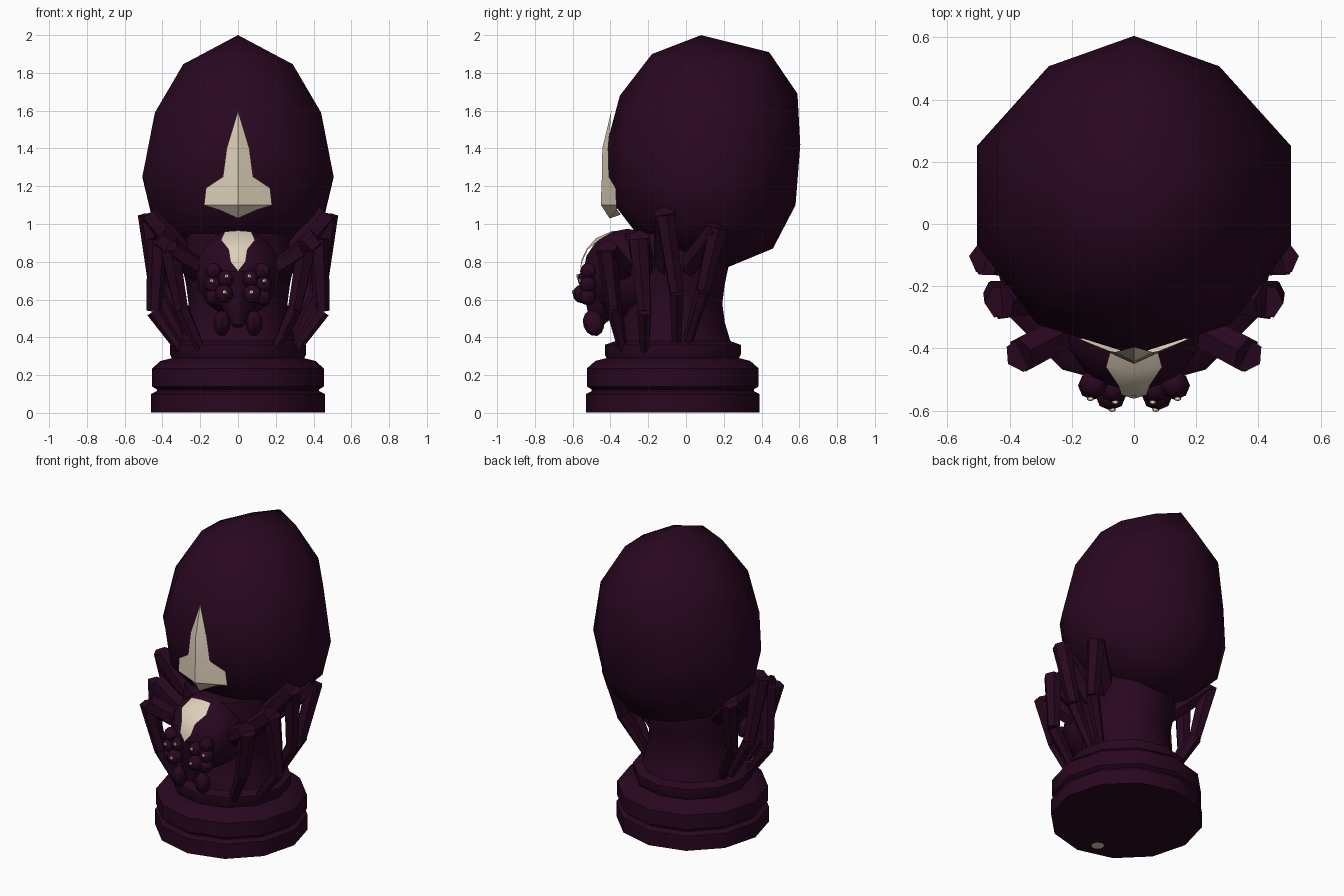
import bpy, bmesh, math
from mathutils import Vector, Matrix

if "Cube" in bpy.data.objects:
    bpy.data.objects.remove(bpy.data.objects["Cube"])


def material(name, rgb):
    m = bpy.data.materials.new(name)
    m.diffuse_color = (*rgb, 1)
    m.use_nodes = True
    m.node_tree.nodes["Principled BSDF"].inputs["Base Color"].default_value = m.diffuse_color
    return m


PURPLE = material("dark plum", (0.022, 0.0022, 0.0145))
CREAM = material("cream", (0.72, 0.62, 0.48))


def finish(name, bm, mat, angle=40):
    bmesh.ops.recalc_face_normals(bm, faces=bm.faces)
    me = bpy.data.meshes.new(name)
    bm.to_mesh(me)
    bm.free()
    me.materials.append(mat)
    ob = bpy.data.objects.new(name, me)
    bpy.context.collection.objects.link(ob)
    bpy.ops.object.select_all(action='DESELECT')
    ob.select_set(True)
    bpy.context.view_layer.objects.active = ob
    bpy.ops.object.shade_smooth_by_angle(angle=math.radians(angle))
    return ob


def loft(bm, rings):
    """Skin rings of points; single-point rings close the ends as a fan."""
    vr = [[bm.verts.new(p) for p in r] for r in rings]
    for a, b in zip(vr, vr[1:]):
        n = max(len(a), len(b))
        for i in range(n):
            j = (i + 1) % n
            if len(a) == 1:
                bm.faces.new((a[0], b[i], b[j]))
            elif len(b) == 1:
                bm.faces.new((a[i], a[j], b[0]))
            else:
                bm.faces.new((a[i], a[j], b[j], b[i]))
    for r in (vr[0], vr[-1]):
        if len(r) > 2:
            bm.faces.new(r)


def ellipsoid(bm, c, r, u=10, v=7, tilt=0):
    m = Matrix.Translation(c) @ Matrix.Rotation(tilt, 4, 'X') @ Matrix.Diagonal((*r, 1))
    bmesh.ops.create_uvsphere(bm, u_segments=u, v_segments=v, radius=1, matrix=m)


def rod(bm, p, q, r1, r2, sides=6):
    p, q = Vector(p), Vector(q)
    d = q - p
    m = Matrix.Translation((p + q) / 2) @ d.to_track_quat('Z', 'Y').to_matrix().to_4x4()
    bmesh.ops.create_cone(bm, cap_ends=True, segments=sides, radius1=r1,
                          radius2=r2, depth=d.length, matrix=m)


def ridged_plate(name, rows):
    """Mirrored marking: each row is z, ridge y, half width, edge y, edge z."""
    bm = bmesh.new()
    mid = [bm.verts.new((0, y, z)) for z, y, w, ye, ze in rows]
    for s in (1, -1):
        edge = [m if w == 0 else bm.verts.new((s * w, ye, ze))
                for m, (z, y, w, ye, ze) in zip(mid, rows)]
        for i in range(len(rows) - 1):
            f = []
            for v in (mid[i], edge[i], edge[i + 1], mid[i + 1]):
                if v not in f:
                    f.append(v)
            bm.faces.new(f)
    ob = finish(name, bm, CREAM)
    # make sure the faces look forward
    if sum(p.normal.y * p.area for p in ob.data.polygons) > 0:
        ob.data.flip_normals()


# Turned base and column
CY = -0.07
profile = [(0.46, 0.002), (0.46, 0.10), (0.43, 0.115), (0.43, 0.125), (0.455, 0.14),
           (0.455, 0.235), (0.41, 0.275), (0.35, 0.29), (0.36, 0.31), (0.36, 0.36),
           (0.305, 0.38), (0.275, 0.48), (0.262, 0.58), (0.275, 0.68), (0.30, 0.80), (0.28, 0.95)]
bm = bmesh.new()
loft(bm, [[(r * math.sin(i * math.pi / 6), CY + r * math.cos(i * math.pi / 6), z)
           for i in range(12)] for r, z in profile])
finish("base_and_column", bm, PURPLE)

# Small spot under the base
bm = bmesh.new()
bmesh.ops.create_circle(bm, cap_ends=True, segments=10, radius=0.038,
                        matrix=Matrix.Translation((-0.06, -0.41, 0)))
ob = finish("underside_spot", bm, CREAM)
if ob.data.polygons[0].normal.z > 0:
    ob.data.flip_normals()

# Abdomen: ten-sided egg (front y, front z, back y, back z, side x, side z)
egg = [(-0.18, 1.90, 0.44, 1.91, 0.29, 1.84), (-0.35, 1.68, 0.59, 1.69, 0.44, 1.58),
       (-0.42, 1.42, 0.605, 1.42, 0.505, 1.24), (-0.40, 1.13, 0.58, 1.10, 0.45, 1.01),
       (-0.27, 0.96, 0.46, 0.87, 0.29, 0.85)]
rings = [[(0, 0.08, 2.0)]]
for yf, zf, yb, zb, sx, sz in egg:
    ring = []
    for i in range(10):
        a = i * math.pi / 5
        c = math.cos(a)
        x = sx / 0.951 * math.sin(a) * (0.88 if c > 0.5 else 1)
        lift = (zb - sz) * c ** 4 if c > 0 else (zf - sz) * c * c
        ring.append((x, (yf + yb) / 2 + (yb - yf) / 2 * c, sz + lift))
    rings.append(ring)
rings.append([(0, 0.17, 0.75)])
bm = bmesh.new()
loft(bm, rings)
finish("abdomen", bm, PURPLE, 60)

ridged_plate("abdomen_marking", [
    (1.60, -0.395, 0, 0, 0), (1.40, -0.443, 0.06, -0.412, 1.40),
    (1.25, -0.445, 0.08, -0.408, 1.25), (1.20, -0.448, 0.17, -0.372, 1.19),
    (1.10, -0.450, 0.18, -0.368, 1.10), (1.03, -0.405, 0.10, -0.365, 1.075),
    (1.05, -0.345, 0, 0, 0)])

# Head with jaw
bm = bmesh.new()
ellipsoid(bm, (0, -0.31, 0.74), (0.235, 0.235, 0.235), 10, 8)
rod(bm, (0, -0.40, 0.70), (0, -0.48, 0.46), 0.17, 0.03, 8)
finish("head", bm, PURPLE, 60)
ridged_plate("head_marking", [
    (0.965, -0.385, 0.07, -0.385, 0.96), (0.925, -0.475, 0.09, -0.46, 0.915),
    (0.87, -0.525, 0.05, -0.52, 0.865), (0.81, -0.553, 0.04, -0.55, 0.80),
    (0.75, -0.562, 0, 0, 0)])

# Eyes, glints and fangs
bm, glint, fang = bmesh.new(), bmesh.new(), bmesh.new()
for s in (1, -1):
    for x, y, z, r in ((0.13, -0.515, 0.75, 0.045), (0.065, -0.53, 0.71, 0.045),
                       (0.135, -0.52, 0.68, 0.045), (0.075, -0.55, 0.63, 0.05),
                       (0.13, -0.52, 0.615, 0.045)):
        ellipsoid(bm, (s * x, y, z), (r, r, r), 8, 6)
    for x, y, z in ((0.06, -0.573, 0.725), (0.07, -0.597, 0.64), (0.14, -0.562, 0.70)):
        ellipsoid(glint, (s * x, y, z), (0.012, 0.008, 0.011), 6, 4)
    ellipsoid(fang, (s * 0.085, -0.49, 0.475), (0.045, 0.055, 0.07), 8, 6, 0.3)
finish("eyes", bm, PURPLE)
finish("eye_glints", glint, CREAM)
finish("fangs", fang, PURPLE)

# Four pairs of jointed legs: hip, knee, ankle, foot
legs = [((0.17, -0.32, 0.74), (0.36, -0.42, 0.86), (0.30, -0.38, 0.55), (0.19, -0.33, 0.32)),
        ((0.20, -0.22, 0.74), (0.425, -0.25, 0.92), (0.445, -0.22, 0.54), (0.30, -0.22, 0.33)),
        ((0.22, -0.12, 0.76), (0.475, -0.11, 1.05), (0.43, -0.05, 0.64), (0.28, -0.05, 0.36)),
        ((0.22, 0.00, 0.76), (0.44, 0.17, 0.98), (0.40, 0.09, 0.65), (0.27, 0.01, 0.38))]
for n, (hip, knee, ankle, foot) in enumerate(legs, 1):
    for side, s in (("right", 1), ("left", -1)):
        h, k, a, f = [(s * x, y, z) for x, y, z in (hip, knee, ankle, foot)]
        bm = bmesh.new()
        rod(bm, h, k, 0.058, 0.062)
        rod(bm, k, a, 0.056, 0.04)
        rod(bm, a, f, 0.042, 0.026)
        finish(f"leg_{n}_{side}", bm, PURPLE)
